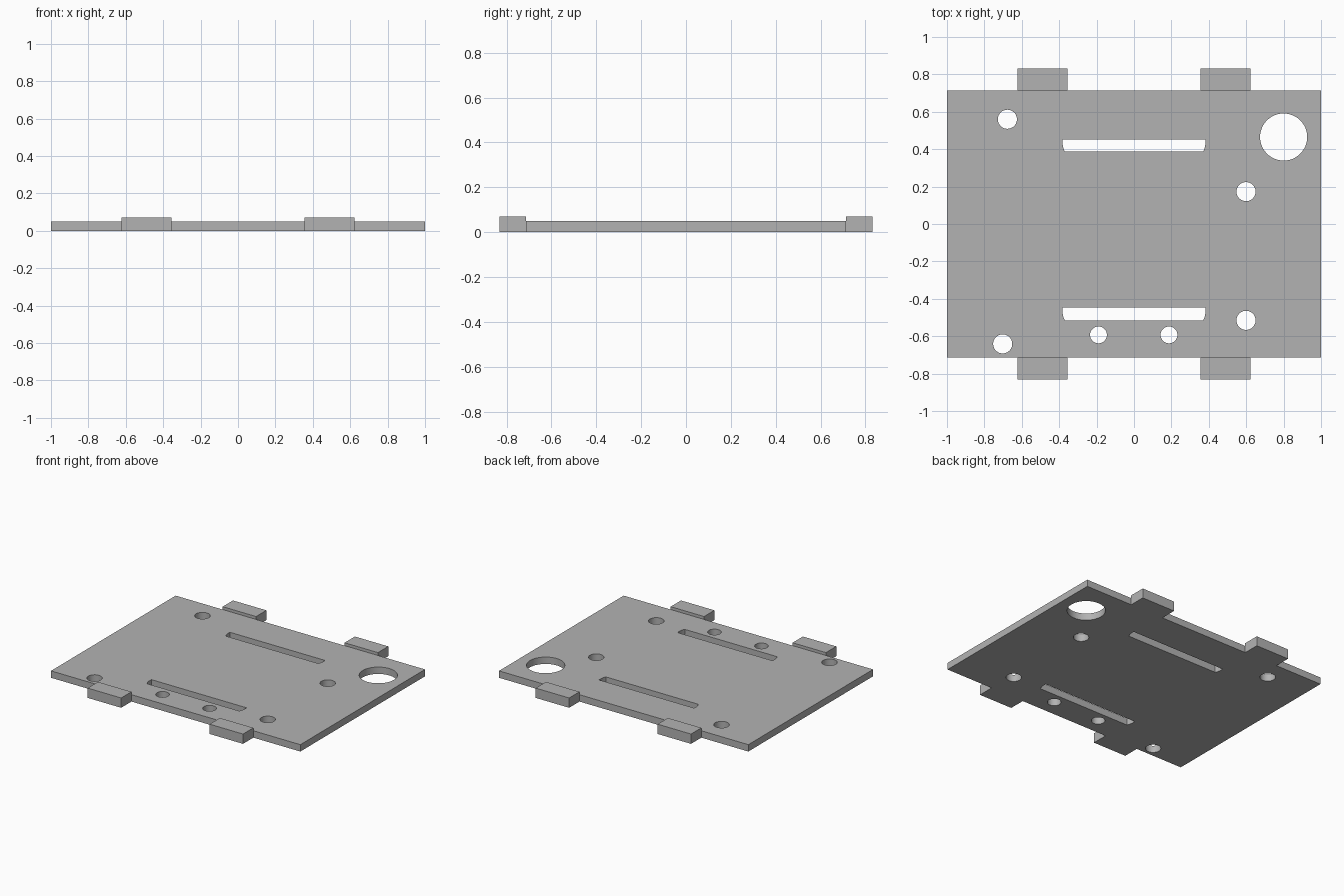
import bpy
import bmesh
import math

if "Cube" in bpy.data.objects:
    bpy.data.objects.remove(bpy.data.objects["Cube"])

grey = bpy.data.materials.new("plain grey")
grey.diffuse_color = (0.45, 0.45, 0.45, 1)
grey.use_nodes = True
grey.node_tree.nodes["Principled BSDF"].inputs["Base Color"].default_value = grey.diffuse_color


def circle(x, y, r, n=48):
    return [(x + r * math.cos(2 * math.pi * i / n), y + r * math.sin(2 * math.pi * i / n)) for i in range(n)]


def rectangle(x0, x1, y0, y1):
    return [(x0, y0), (x1, y0), (x1, y1), (x0, y1)]


def slot(y0, y1, half=0.382):
    # long slot whose ends curve in slightly towards the lower corners
    right = [(half - 0.012, y0), (half - 0.005, y0 + 0.015), (half, y0 + 0.04), (half, y1)]
    return right + [(-x, y) for x, y in reversed(right)]


def slab(name, outlines, height):
    """Fill the outlines (first is the border, others are holes) and extrude up."""
    bm = bmesh.new()
    edges = []
    for pts in outlines:
        vs = [bm.verts.new((x, y, 0)) for x, y in pts]
        edges += [bm.edges.new((vs[i - 1], vs[i])) for i in range(len(vs))]
    bmesh.ops.triangle_fill(bm, edges=edges, use_beauty=True, normal=(0, 0, 1))
    top = bmesh.ops.extrude_face_region(bm, geom=bm.faces[:], use_keep_orig=True)["geom"]
    bmesh.ops.translate(bm, vec=(0, 0, height), verts=[g for g in top if isinstance(g, bmesh.types.BMVert)])
    bmesh.ops.recalc_face_normals(bm, faces=bm.faces[:])
    mesh = bpy.data.meshes.new(name)
    bm.to_mesh(mesh)
    bm.free()
    mesh.materials.append(grey)
    obj = bpy.data.objects.new(name, mesh)
    bpy.context.collection.objects.link(obj)
    bpy.ops.object.select_all(action='DESELECT')
    obj.select_set(True)
    bpy.context.view_layer.objects.active = obj
    bpy.ops.object.shade_smooth_by_angle(angle=math.radians(30))
    return obj


# Base plate with cable hole, screw holes and strap slots
holes = [
    (0.80, 0.465, 0.126),
    (-0.677, 0.56, 0.051), (0.599, 0.173, 0.051),
    (0.599, -0.515, 0.051), (-0.702, -0.641, 0.051),
    (-0.19, -0.593, 0.045), (0.187, -0.593, 0.045),
]
slab("base_plate",
     [rectangle(-1, 1, -0.714, 0.714), slot(0.388, 0.452), slot(-0.515, -0.447)]
     + [circle(*h) for h in holes], 0.05)

# Four raised tabs along the front and back edges
for y_name, ys in (("front", (-0.832, -0.714)), ("back", (0.714, 0.832))):
    for x_name, xs in (("left", (-0.623, -0.355)), ("right", (0.355, 0.623))):
        slab(f"{y_name}_{x_name}_tab", [rectangle(*xs, *ys)], 0.071)
